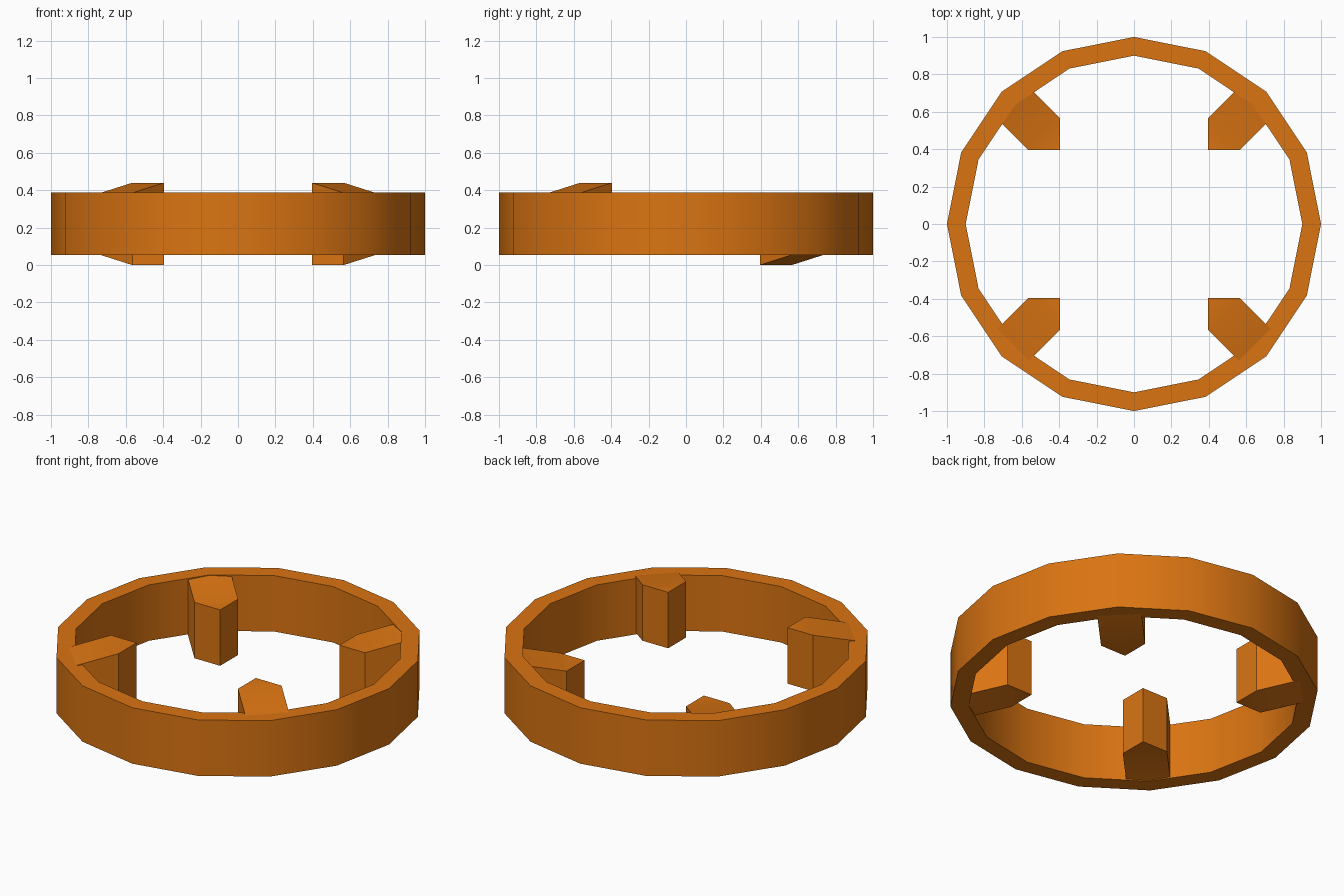
import bpy, bmesh, math

cube = bpy.data.objects.get("Cube")
if cube:
    bpy.data.objects.remove(cube)

SIDES = 16
Z_LOW, Z_HIGH = 0.0525, 0.3875   # ring band
TILT = 0.0525                    # rise or drop of each lug's inner end

orange = bpy.data.materials.new("orange")
orange.use_nodes = True
colour = (0.70, 0.175, 0.006, 1.0)
orange.diffuse_color = colour
orange.node_tree.nodes["Principled BSDF"].inputs["Base Color"].default_value = colour


def finish(name, bm):
    """Turn a bmesh into a smooth-by-angle orange object."""
    bmesh.ops.recalc_face_normals(bm, faces=bm.faces)
    mesh = bpy.data.meshes.new(name)
    bm.to_mesh(mesh)
    bm.free()
    mesh.materials.append(orange)
    obj = bpy.data.objects.new(name, mesh)
    bpy.context.collection.objects.link(obj)
    bpy.ops.object.select_all(action='DESELECT')
    obj.select_set(True)
    bpy.context.view_layer.objects.active = obj
    bpy.ops.object.shade_smooth_by_angle(angle=math.radians(30))
    return obj


# Ring: a rectangular section carried round sixteen sides
bm = bmesh.new()
section = [(1.0, Z_LOW), (1.0, Z_HIGH), (0.9, Z_HIGH), (0.9, Z_LOW)]
loops = []
for i in range(SIDES):
    a = 2 * math.pi * i / SIDES
    loops.append([bm.verts.new((r * math.cos(a), r * math.sin(a), z)) for r, z in section])
for i in range(SIDES):
    p, q = loops[i], loops[(i + 1) % SIDES]
    for j in range(4):
        k = (j + 1) % 4
        bm.faces.new((p[j], q[j], q[k], p[k]))
finish("ring", bm)

# Lugs: five-sided prisms, front pair tilted up inwards, back pair tilted down
# outline points are x, y and share of the tilt
OUTLINE = [(0.395, 0.395, 1), (0.565, 0.395, 1), (0.73, 0.56, 0),
           (0.56, 0.73, 0), (0.395, 0.565, 1)]


def lug(name, sx, sy):
    bm = bmesh.new()
    rings = []
    for z in (Z_LOW, Z_HIGH):
        rings.append([bm.verts.new((sx * x, sy * y, z - sy * TILT * t)) for x, y, t in OUTLINE])
    low, high = rings
    for i in range(5):
        k = (i + 1) % 5
        bm.faces.new((low[i], low[k], high[k], high[i]))
    for v in rings:
        bm.faces.new((v[0], v[1], v[4]))           # level inner end
        bm.faces.new((v[1], v[2], v[3], v[4]))     # slope to the ring
    finish(name, bm)


for side, sx in (("left", 1), ("right", -1)):
    for end, sy in (("front", -1), ("back", 1)):
        lug(f"{end}_{side}_lug", sx, sy)
